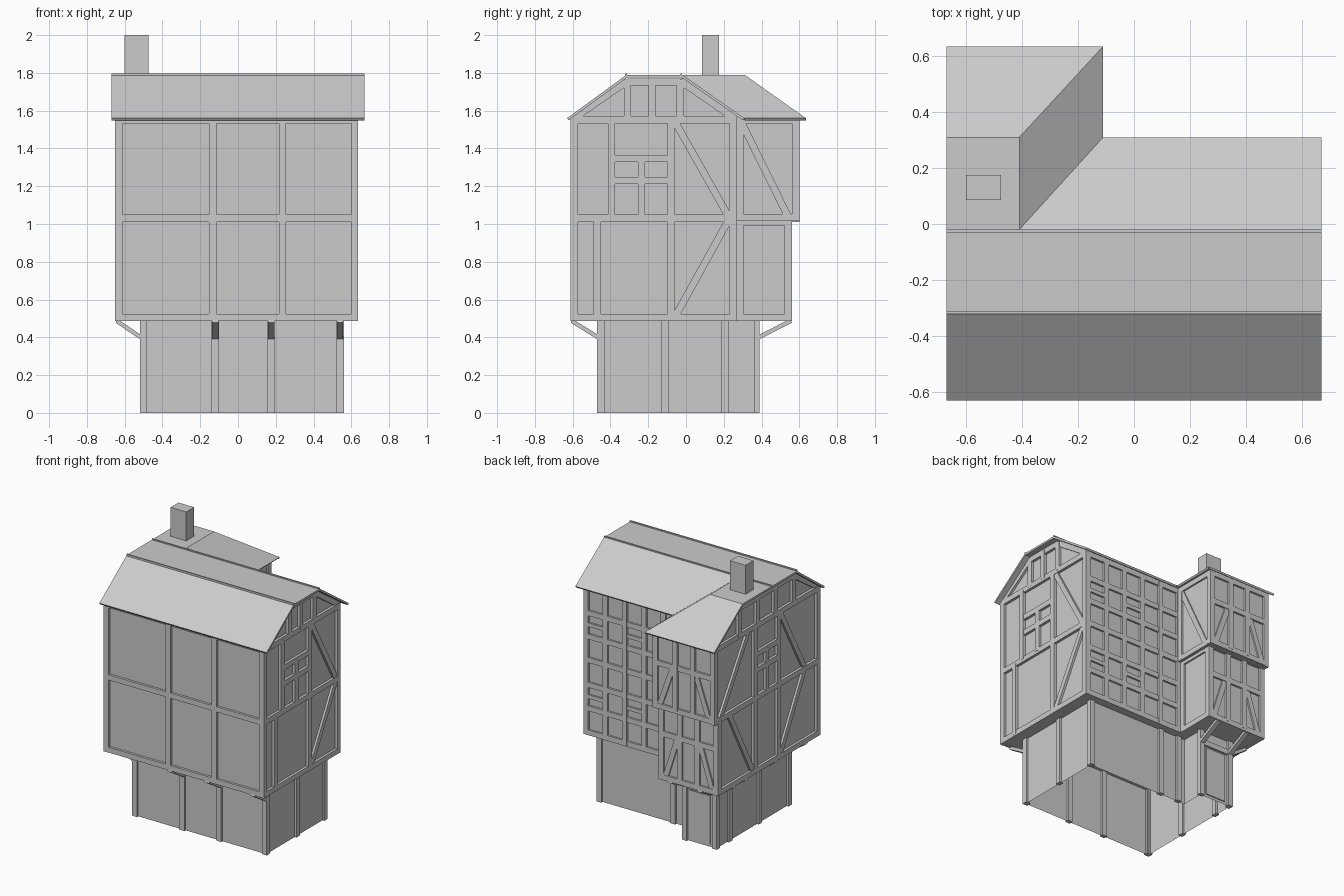
import bpy, bmesh, math
from mathutils import Vector

if "Cube" in bpy.data.objects:
    bpy.data.objects.remove(bpy.data.objects["Cube"])

W = 0.038  # standard timber width


def point(axis, n, u, v):
    return {'x': (n, u, v), 'y': (u, n, v), 'z': (u, v, n)}[axis]


def add_prism(bm, axis, a, b, pts, open_bottom=False):
    """Extrude a 2D outline between two positions along an axis."""
    lo = [bm.verts.new(point(axis, a, *p)) for p in pts]
    hi = [bm.verts.new(point(axis, b, *p)) for p in pts]
    if not open_bottom:
        bm.faces.new(lo)
    bm.faces.new(hi)
    for i in range(len(pts)):
        j = (i + 1) % len(pts)
        bm.faces.new((lo[i], lo[j], hi[j], hi[i]))


def finish(bm, name):
    bmesh.ops.recalc_face_normals(bm, faces=bm.faces)
    me = bpy.data.meshes.new(name)
    bm.to_mesh(me)
    bm.free()
    ob = bpy.data.objects.new(name, me)
    bpy.context.collection.objects.link(ob)
    return ob


def prism(name, axis, a, b, pts, open_bottom=False):
    bm = bmesh.new()
    add_prism(bm, axis, a, b, pts, open_bottom)
    return finish(bm, name)


def rect(u0, v0, u1, v1):
    return [(u0, v0), (u1, v0), (u1, v1), (u0, v1)]


def strut(u0, v0, u1, v1, w=W):
    d = Vector((u1 - u0, v1 - v0)).normalized() * w / 2
    return [(u0 - d.y, v0 + d.x), (u0 + d.y, v0 - d.x),
            (u1 + d.y, v1 - d.x), (u1 - d.y, v1 + d.x)]


def timbers(name, axis, pos, sign, posts=(), rails=(), braces=()):
    """Framing on one wall: posts (u,z0,z1), rails (z,u0,u1), braces (u0,z0,u1,z1)."""
    bm = bmesh.new()
    back = pos - sign * 0.03
    for u, z0, z1 in posts:
        add_prism(bm, axis, back, pos, rect(u - W / 2, z0, u + W / 2, z1))
    for z, u0, u1 in rails:
        add_prism(bm, axis, back, pos - sign * .001, rect(u0, z - W / 2, u1, z + W / 2))
    for b in braces:
        add_prism(bm, axis, back, pos - sign * .004, strut(*b))
    return finish(bm, name)


def roof_panel(name, pts, t=0.014):
    bm = bmesh.new()
    f = bm.faces.new([bm.verts.new(p) for p in pts])
    f.normal_update()
    if f.normal.z < 0:
        f.normal_flip()
    me = bpy.data.meshes.new(name)
    bm.to_mesh(me)
    bm.free()
    ob = bpy.data.objects.new(name, me)
    bpy.context.collection.objects.link(ob)
    m = ob.modifiers.new("thickness", 'SOLIDIFY')
    m.thickness, m.offset = t, -1


# Plaster walls
prism("ground_floor_walls", 'z', 0, .49,
      [(-.505, -.455), (.545, -.455), (.545, .21), (-.255, .21), (-.255, .375), (-.505, .375)], True)
prism("main_walls", 'x', -.63, .615,
      [(-.592, .487), (.255, .487), (.255, 1.565), (-.03, 1.765), (-.31, 1.765), (-.592, 1.565)])
prism("wing_middle_walls", 'z', .487, 1.04, rect(-.63, .2, -.185, .545))
prism("wing_upper_walls", 'z', 1.015, 1.56, rect(-.63, .2, -.165, .585))
prism("wing_gable", 'x', -.63, -.42, [(-.05, 1.55), (.585, 1.55), (.31, 1.765), (-.05, 1.765)])

LEVELS = (.505, 1.03, 1.552)
FULL = (.486, 1.57)

# Front framing
timbers("front_timbers", 'y', -.61, -1,
        [(u, *FULL) for u in (-.63, -.134, .235, .616)],
        [(z, -.648, .635) for z in LEVELS])

# Right gable framing with window
timbers("right_timbers", 'x', .635, 1,
        [(-.592, *FULL), (-.47, .5, 1.03), (-.08, *FULL), (.25, *FULL), (-.394, 1.03, 1.552),
         (-.235, 1.03, 1.35), (-.31, 1.55, 1.765), (-.18, 1.55, 1.765), (-.03, 1.55, 1.765)],
        [(z, -.61, .268) for z in LEVELS] + [(1.346, -.39, -.08), (1.23, -.39, -.08), (1.752, -.31, -.03)],
        [(-.06, .505, .225, 1.02), (-.06, 1.545, .225, 1.04),
         (-.6, 1.557, -.31, 1.757), (.262, 1.557, -.03, 1.757)])

# Left gable framing spanning main house and wing
timbers("left_timbers", 'x', -.65, -1,
        [(-.592, *FULL), (.541, .486, 1.03), (.581, 1.02, 1.57), (-.14, *FULL), (.13, *FULL),
         (-.005, 1.03, 1.35), (-.31, 1.55, 1.765), (-.1, 1.55, 1.765), (.1, 1.55, 1.765), (.31, 1.55, 1.765)],
        [(.505, -.61, .56), (1.03, -.61, .6), (1.552, -.61, .6),
         (1.346, -.14, .13), (1.23, -.14, .13), (1.752, -.31, .31)],
        [(-.16, .51, -.44, 1.02), (.15, .51, .42, 1.02), (-.16, 1.545, -.44, 1.04), (.52, 1.04, .2, 1.545),
         (-.6, 1.557, -.31, 1.757), (.59, 1.557, .31, 1.757)])

# Dense grid on the rear wall of the main house
cols = [.615 - .155 * i for i in range(6)]
timbers("rear_timbers", 'y', .27, 1,
        [(u, *FULL) for u in cols],
        [(z, -.17, .635) for z in (.505, .68, .85, 1.03, 1.2, 1.37, 1.552)])
bm = bmesh.new()
for z in (.765, 1.285):
    for u in (.537, .228):
        add_prism(bm, 'y', .24, .268, rect(u - .07, z - .014, u + .07, z + .014))
finish(bm, "rear_window_bars")

# Wing rear wall framing, two storeys
for name, y, x1, z0, z1 in (("wing_rear_middle_timbers", .56, -.172, .505, 1.03),
                            ("wing_rear_upper_timbers", .60, -.152, 1.035, 1.552)):
    x0 = -.63
    x1 -= W / 2
    mid = z0 + (z1 - z0) * .6
    c = (x0 + x1) / 2
    q = (x1 - x0) / 4
    timbers(name, 'y', y, 1,
            [(x0, z0 - W / 2, z1), (x1, z0 - W / 2, z1), (c - .07, z0, z1), (c + .07, z0, z1)],
            [(z, x0 - W / 2, x1 + W / 2) for z in (z0, mid, z1)],
            [(x0 + .03, z0, c - .09, mid), (x1 - .03, z0, c + .09, mid)])

# Wing inner side framing
timbers("wing_side_middle_timbers", 'x', -.172, 1,
        [(.285, .486, 1.03), (.541, .486, 1.03)],
        [(.505, .25, .56), (1.01, .25, .56)])
timbers("wing_side_upper_timbers", 'x', -.152, 1,
        [(.285, 1.02, 1.57), (.581, 1.02, 1.57)],
        [(1.035, .25, .6), (1.552, .25, .6)],
        [(.29, 1.545, .54, 1.04)])

# Ground floor posts on every side
G = (0, .49)
timbers("ground_front_posts", 'y', -.47, -1, [(u, *G) for u in (-.5, -.12, .175, .54)])
timbers("ground_right_posts", 'x', .56, 1, [(u, *G) for u in (-.45, -.11, .206)])
timbers("ground_left_posts", 'x', -.52, -1, [(u, *G) for u in (-.45, -.11, .23, .37)])
timbers("ground_rear_posts", 'y', .225, 1, [(u, *G) for u in (.54, -.05, -.2)])
timbers("ground_wing_posts", 'y', .39, 1, [(u, *G) for u in (-.5, -.26)], [(.40, -.5, -.26)])
prism("door", 'y', .36, .382, rect(-.46, .02, -.3, .37))

# Diagonal brackets under the overhanging floors
bm = bmesh.new()
for x in (-.12, .175, .54):
    add_prism(bm, 'x', x - .017, x + .017, strut(-.605, .487, -.465, .40, .022))
for x in (-.5, -.26):
    add_prism(bm, 'x', x - .017, x + .017, strut(.555, .487, .385, .40, .022))
for y in (-.45, -.11, .23, .37):
    add_prism(bm, 'y', y - .017, y + .017, strut(-.642, .487, -.515, .40, .022))
finish(bm, "jetty_brackets")

# Roof panels
E, T = 1.56, 1.79  # eave and top heights
roof_panel("roof_front_slope", [(-.67, -.63, E), (.67, -.63, E), (.67, -.315, T), (-.67, -.315, T)])
roof_panel("roof_flat_top", [(-.67, -.315, T), (.67, -.315, T), (.67, -.02, T), (-.67, -.02, T)])
roof_panel("roof_rear_slope", [(-.41, -.02, T), (.67, -.02, T), (.67, .31, E), (-.11, .31, E)])
roof_panel("wing_roof_top", [(-.67, -.02, T), (-.41, -.02, T), (-.41, .31, T), (-.67, .31, T)])
roof_panel("wing_roof_side", [(-.41, -.02, T), (-.11, .31, E), (-.11, .635, E), (-.41, .31, T)])
roof_panel("wing_roof_rear", [(-.67, .31, T), (-.41, .31, T), (-.11, .635, E), (-.67, .635, E)])
bm = bmesh.new()
for y in (-.317, -.025):
    add_prism(bm, 'y', y - .005, y + .005, rect(-.67, T - .012, .67, T + .008))
finish(bm, "roof_ridge_strips")

# Chimney
prism("chimney", 'z', 1.75, 2.0, rect(-.6, .085, -.475, .175))
